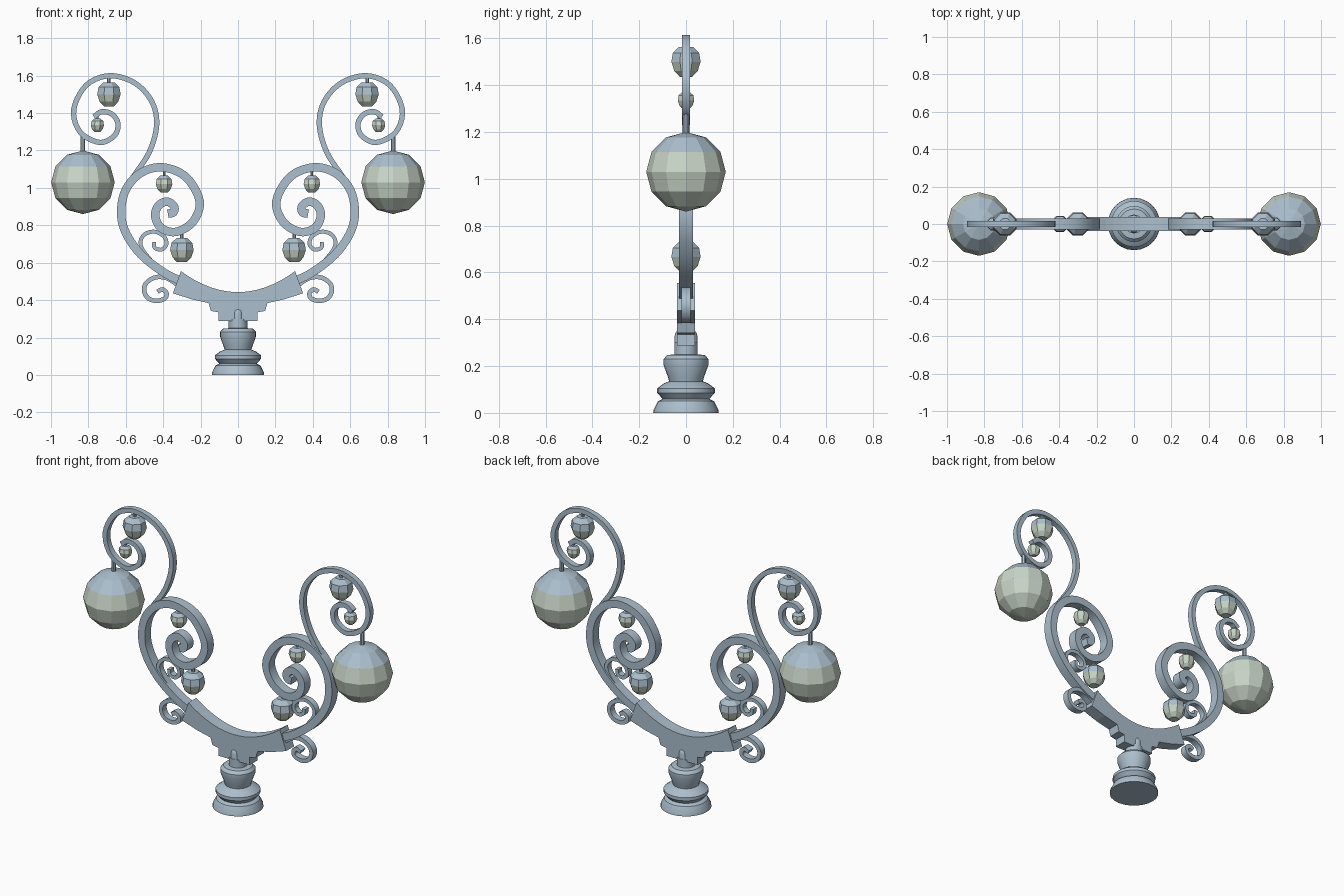
import bpy, bmesh, math
from mathutils import Vector

if "Cube" in bpy.data.objects:
    bpy.data.objects.remove(bpy.data.objects["Cube"])


def material(name, rgb):
    m = bpy.data.materials.new(name)
    m.use_nodes = True
    m.diffuse_color = (*rgb, 1)
    m.node_tree.nodes["Principled BSDF"].inputs["Base Color"].default_value = (*rgb, 1)
    return m


iron = material("blue grey iron", (0.41, 0.52, 0.61))
glass = material("pale green glass", (0.59, 0.67, 0.58))


def finish(name, bm, smooth=False):
    bmesh.ops.recalc_face_normals(bm, faces=bm.faces)
    me = bpy.data.meshes.new(name)
    bm.to_mesh(me)
    bm.free()
    ob = bpy.data.objects.new(name, me)
    bpy.context.collection.objects.link(ob)
    me.materials.append(iron)
    me.materials.append(glass)
    if smooth:
        bpy.ops.object.select_all(action="DESELECT")
        ob.select_set(True)
        bpy.context.view_layer.objects.active = ob
        bpy.ops.object.shade_smooth_by_angle(angle=math.radians(35))
    return ob


def spline(points, steps=5):
    """Smooth path through the points."""
    p = [Vector(q) for q in points]
    p = [2 * p[0] - p[1]] + p + [2 * p[-1] - p[-2]]
    out = []
    for a, b, c, d in zip(p, p[1:], p[2:], p[3:]):
        for i in range(steps):
            t = i / steps
            out.append(b + (c - a) * t / 2 + (2 * a - 5 * b + 4 * c - d) * t**2 / 2
                       + (3 * b - a - 3 * c + d) * t**3 / 2)
    return out + [p[-2]]


def scroll(name, points, width, depth, side):
    """Flat iron bar bent along a path in the front plane."""
    path = spline(points)
    bm = bmesh.new()
    rings = []
    for i, q in enumerate(path):
        t = (path[min(i + 1, len(path) - 1)] - path[max(i - 1, 0)]).normalized()
        n = Vector((-t.y, t.x)) * width / 2
        rings.append([bm.verts.new((side * (q.x + s * n.x), y, q.y + s * n.y))
                      for s, y in ((1, -depth), (1, depth), (-1, depth), (-1, -depth))])
    for a, b in zip(rings, rings[1:]):
        for k in range(4):
            j = (k + 1) % 4
            bm.faces.new((a[k], a[j], b[j], b[k]))
    bm.faces.new(rings[0])
    bm.faces.new(rings[-1])
    finish(name, bm, True)


def lathe(name, profile, segments, center=(0, 0, 0), turn=0.0, split=None, smooth=False):
    """Turned form; faces below the split height become glass."""
    bm = bmesh.new()
    rings = []
    for r, z in profile:
        rings.append([bm.verts.new((center[0] + r * math.cos(a), center[1] + r * math.sin(a),
                                    center[2] + z))
                      for a in (turn + math.tau * k / segments for k in range(segments))])
    for a, b in zip(rings, rings[1:]):
        for k in range(segments):
            j = (k + 1) % segments
            bm.faces.new((a[k], a[j], b[j], b[k]))
    bm.faces.new(rings[0])
    bm.faces.new(rings[-1])
    if split is not None:
        for f in bm.faces:
            f.material_index = int(f.calc_center_median().z - center[2] < split)
    return finish(name, bm, smooth)


def rod(name, x, low, high, r):
    lathe(name, [(r, low), (r, high)], 8, (x, 0, 0), math.pi / 8)


def globe(name, x, z, r):
    bm = bmesh.new()
    bmesh.ops.create_uvsphere(bm, u_segments=12, v_segments=6, radius=r)
    for f in bm.faces:
        f.material_index = int(f.calc_center_median().z < r / 2)
    bmesh.ops.translate(bm, verts=bm.verts, vec=(x, 0, z))
    finish(name, bm)


def lantern(name, x, z, r, split):
    shape = [(0.45, -1), (0.85, -0.6), (1.06, 0), (0.95, 0.6), (0.5, 1)]
    lathe(name, [(r * a, r * b) for a, b in shape], 8, (x, 0, z), math.pi / 8, split * r)


# Turned foot
lathe("base", [(0.14, 0), (0.138, 0.015), (0.12, 0.05), (0.1, 0.06), (0.123, 0.086),
               (0.123, 0.105), (0.095, 0.126), (0.072, 0.135), (0.076, 0.15), (0.096, 0.205),
               (0.096, 0.23), (0.08, 0.247), (0.05, 0.25), (0.05, 0.3)], 24, smooth=True)

# Rounded boss on the neck, stretched front to back
boss = lathe("neck_boss", [(0.034, 0.24), (0.034, 0.33)] +
             [(0.034 * math.cos(a), 0.33 + 0.035 * math.sin(a)) for a in (0.4, 0.8, 1.2, 1.5)],
             16, smooth=True)
boss.scale.y = 1.42

# Central bracket: curved saddle with a stepped underside
half = [(0.05, 0.288), (0.105, 0.288), (0.105, 0.335), (0.145, 0.342), (0.157, 0.384),
        (0.25, 0.405), (0.348, 0.437), (0.305, 0.555)]
half += [(x, 0.443 + 1.2 * x * x) for x in (0.27, 0.23, 0.19, 0.15, 0.11, 0.07, 0.035)]
outline = half + [(0, 0.443)] + [(-x, z) for x, z in reversed(half)]
bm = bmesh.new()
front = bm.faces.new([bm.verts.new((x, -0.038, z)) for x, z in outline])
back = bmesh.ops.extrude_face_region(bm, geom=[front], use_keep_orig=True)["geom"]
bmesh.ops.translate(bm, vec=(0, 0.076, 0),
                    verts=[v for v in back if isinstance(v, bmesh.types.BMVert)])
bmesh.ops.triangulate(bm, faces=[f for f in bm.faces if len(f.verts) > 4])
finish("bracket", bm)

# Scroll paths, for the left side
main_path = [(0.29, 0.495), (0.4, 0.55), (0.52, 0.645), (0.6, 0.76), (0.625, 0.87), (0.6, 0.99),
             (0.52, 1.08), (0.405, 1.11), (0.28, 1.06), (0.205, 0.93), (0.24, 0.82),
             (0.33, 0.765), (0.41, 0.785), (0.443, 0.85), (0.425, 0.905), (0.38, 0.927),
             (0.342, 0.902), (0.345, 0.87), (0.375, 0.862)]
upper_path = [(0.56, 1.06), (0.475, 1.19), (0.435, 1.335), (0.46, 1.46), (0.55, 1.56),
              (0.685, 1.6), (0.81, 1.55), (0.878, 1.42), (0.845, 1.3), (0.74, 1.243),
              (0.66, 1.28), (0.642, 1.345), (0.675, 1.395), (0.73, 1.407), (0.77, 1.38)]
inner_path = [(0.455, 0.6), (0.51, 0.67), (0.52, 0.72), (0.49, 0.757), (0.44, 0.765),
              (0.393, 0.737), (0.383, 0.697), (0.41, 0.67), (0.445, 0.68), (0.45, 0.71)]
outer_path = [(0.32, 0.48), (0.38, 0.517), (0.44, 0.522), (0.49, 0.492), (0.502, 0.45),
              (0.48, 0.41), (0.435, 0.396), (0.39, 0.41), (0.383, 0.44), (0.405, 0.457),
              (0.43, 0.445)]

for side, label in ((1, "left"), (-1, "right")):
    scroll(label + "_main_scroll", main_path, 0.045, 0.029, side)
    scroll(label + "_upper_scroll", upper_path, 0.028, 0.017, side)
    scroll(label + "_inner_curl", inner_path, 0.021, 0.018, side)
    scroll(label + "_outer_curl", outer_path, 0.024, 0.02, side)
    # Big glass globe and its hanger
    globe(label + "_globe", side * 0.829, 1.03, 0.17)
    rod(label + "_globe_hanger", side * 0.829, 1.19, 1.285, 0.013)
    # Small lanterns: x, z, radius, top of the glass, hanger top
    for i, (x, z, r, split, top) in enumerate((
            (0.69, 1.5, 0.064, 0, 1.595), (0.3, 0.667, 0.064, 0, 0.775),
            (0.395, 1.02, 0.045, 0.5, 1.1), (0.752, 1.335, 0.036, 0.5, 1.395))):
        lantern(f"{label}_lantern_{i + 1}", side * x, z, r, split)
        rod(f"{label}_lantern_hanger_{i + 1}", side * x, z + r * 0.9, top, r * 0.16)
